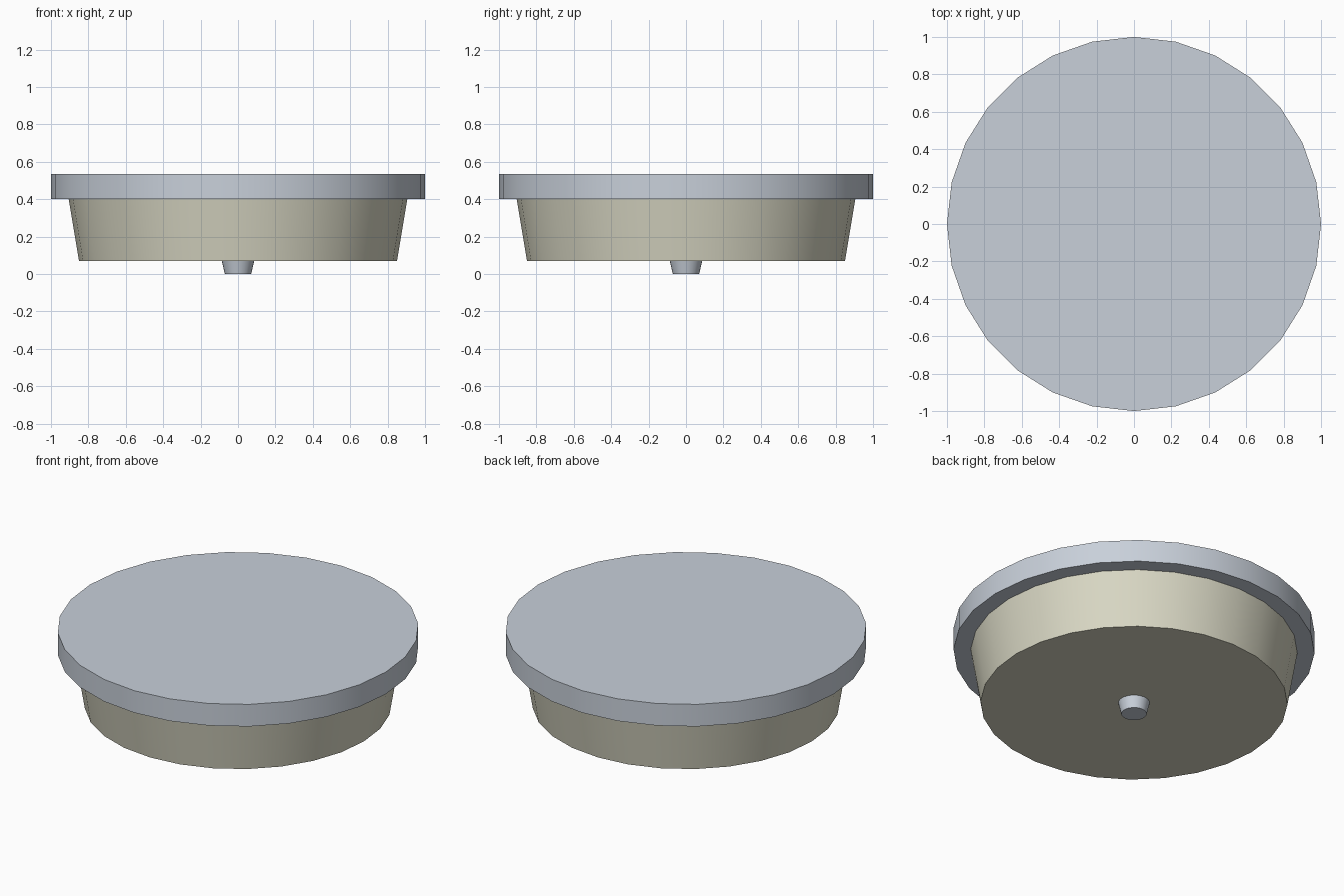
import bpy
import bmesh
import math

cube = bpy.data.objects.get("Cube")
if cube:
    bpy.data.objects.remove(cube, do_unlink=True)


def make_material(name, rgb):
    mat = bpy.data.materials.new(name)
    mat.use_nodes = True
    colour = (*rgb, 1.0)
    mat.diffuse_color = colour
    bsdf = next(n for n in mat.node_tree.nodes if n.type == "BSDF_PRINCIPLED")
    bsdf.inputs["Base Color"].default_value = colour
    return mat


def tapered_disc(name, z_low, z_high, r_low, r_high, sides, mat):
    """Capped round part with smooth walls and flat, sharp-edged ends."""
    mesh = bpy.data.meshes.new(name)
    bm = bmesh.new()
    bmesh.ops.create_cone(bm, cap_ends=True, cap_tris=False, segments=sides,
                          radius1=r_low, radius2=r_high, depth=z_high - z_low)
    bmesh.ops.translate(bm, verts=bm.verts, vec=(0, 0, (z_low + z_high) / 2))
    bm.to_mesh(mesh)
    bm.free()
    mesh.materials.append(mat)
    obj = bpy.data.objects.new(name, mesh)
    bpy.context.collection.objects.link(obj)
    bpy.ops.object.select_all(action="DESELECT")
    obj.select_set(True)
    bpy.context.view_layer.objects.active = obj
    bpy.ops.object.shade_smooth_by_angle(angle=math.radians(30))
    return obj


grey = make_material("cool grey", (0.58, 0.63, 0.70))
beige = make_material("pale beige", (0.69, 0.68, 0.55))

# Wide top plate, tapered body and small nub underneath
tapered_disc("top_plate", 0.40, 0.535, 1.0, 1.0, 28, grey)
tapered_disc("body", 0.07, 0.40, 0.85, 0.905, 28, beige)
tapered_disc("bottom_nub", 0.0, 0.07, 0.07, 0.087, 28, grey)
